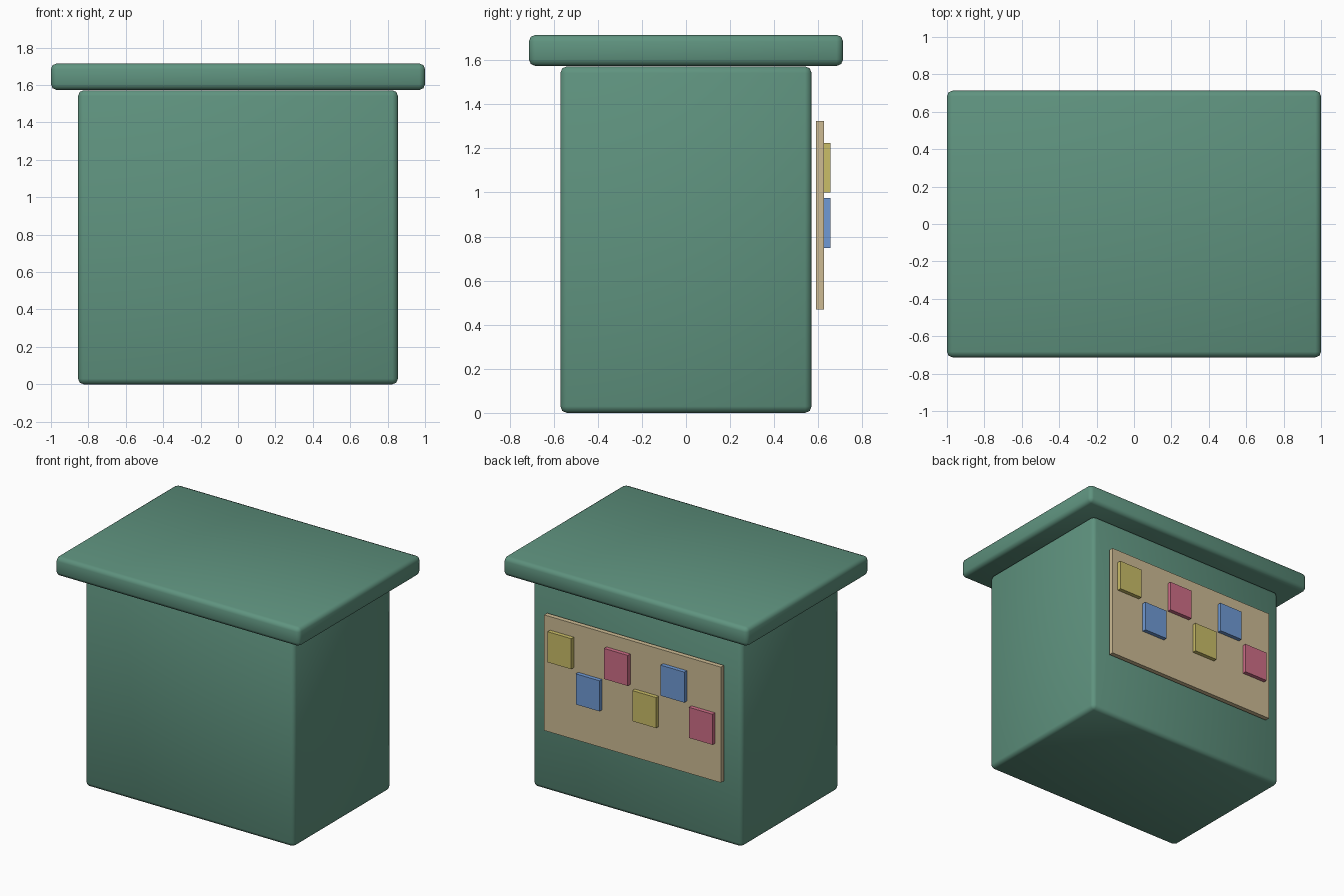
import bpy

if "Cube" in bpy.data.objects:
    bpy.data.objects.remove(bpy.data.objects["Cube"])


def material(name, srgb):
    m = bpy.data.materials.new(name)
    m.diffuse_color = [(c / 255 / 12.92) if c < 11 else ((c / 255 + 0.055) / 1.055) ** 2.4
                       for c in srgb] + [1.0]
    m.use_nodes = True
    m.node_tree.nodes["Principled BSDF"].inputs["Base Color"].default_value = m.diffuse_color
    return m


green = material("green", (95, 147, 127))
cork = material("cork", (205, 187, 148))
yellow = material("yellow", (202, 189, 104))
blue = material("blue", (112, 154, 213))
pink = material("pink", (207, 110, 136))


def box(name, lo, hi, mat, bevel=0.0):
    bpy.ops.mesh.primitive_cube_add(
        size=1, location=[(a + b) / 2 for a, b in zip(lo, hi)])
    ob = bpy.context.object
    ob.name = name
    ob.scale = [b - a for a, b in zip(lo, hi)]
    bpy.ops.object.transform_apply(location=False, rotation=False, scale=True)
    ob.data.materials.append(mat)
    if bevel:
        mod = ob.modifiers.new("rounded_edges", 'BEVEL')
        mod.width = bevel
        mod.segments = 2
        bpy.ops.object.shade_smooth()
    return ob


# Cabinet body and overhanging top slab
box("body", (-0.855, -0.57, 0.0), (0.855, 0.57, 1.572), green, 0.03)
box("top_slab", (-1.0, -0.713, 1.574), (1.0, 0.713, 1.715), green, 0.03)

# Notice board just off the back face
box("notice_board", (-0.723, 0.59, 0.47), (0.723, 0.625, 1.325), cork)

# Pinned notes, alternating between two heights
for i in range(6):
    x = 0.578 - 0.2314 * i
    z = 1.112 if i % 2 == 0 else 0.862
    mat = (yellow, blue, pink)[i % 3]
    box(f"note_{i + 1}", (x - 0.097, 0.625, z - 0.113),
        (x + 0.097, 0.655, z + 0.113), mat)
